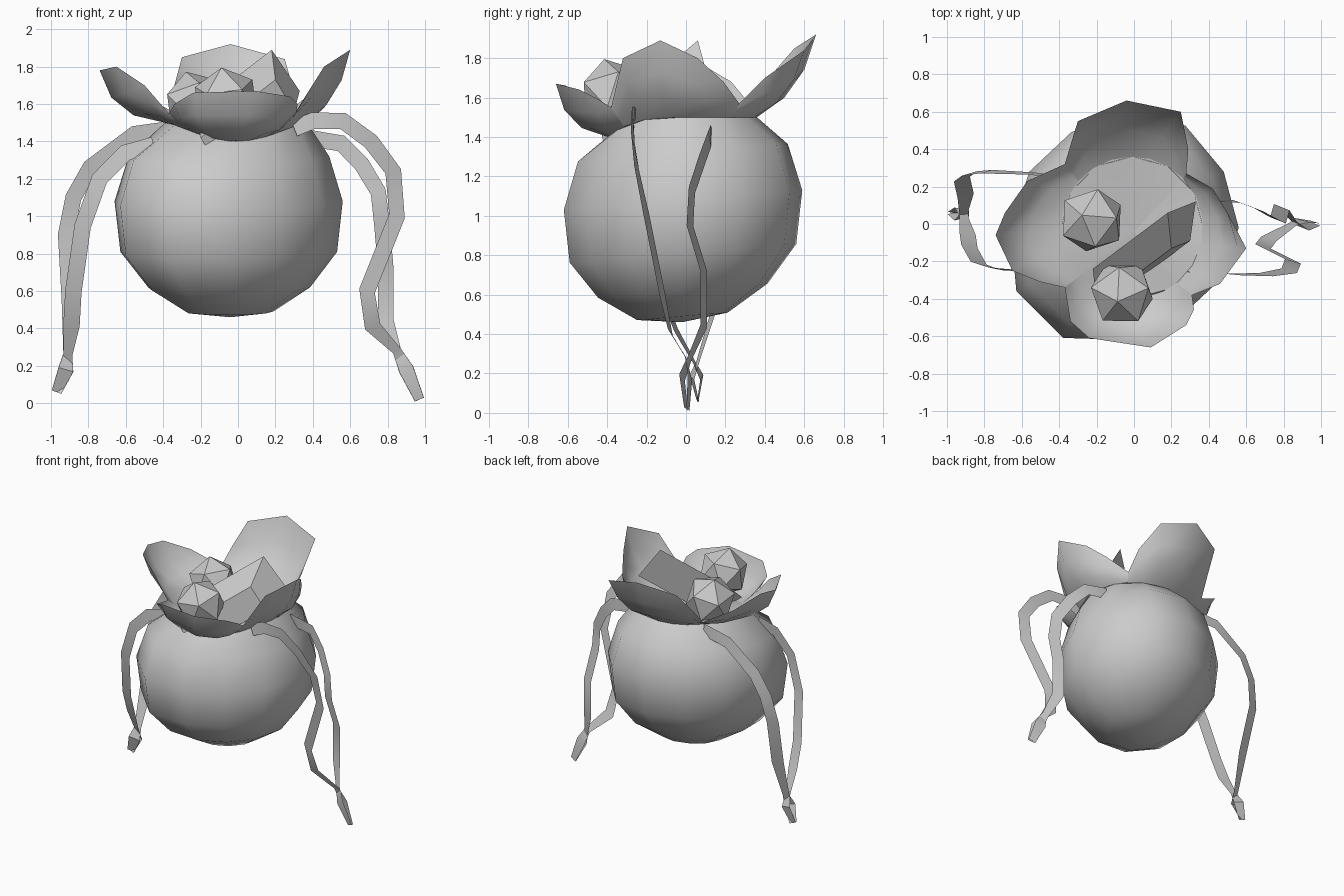
import bpy
from math import sin, cos, atan2, radians, tau
from mathutils import Vector

default = bpy.data.objects.get("Cube")
if default:
    bpy.data.objects.remove(default, do_unlink=True)

grey = bpy.data.materials.new("light grey")
grey.use_nodes = True
grey.diffuse_color = (0.6, 0.6, 0.6, 1)
grey.node_tree.nodes["Principled BSDF"].inputs["Base Color"].default_value = grey.diffuse_color


def make_object(name, points, faces, smooth_angle=None):
    """Create a grey mesh object, optionally smooth below an angle."""
    mesh = bpy.data.meshes.new(name)
    mesh.from_pydata([tuple(p) for p in points], [], faces)
    mesh.validate()
    obj = bpy.data.objects.new(name, mesh)
    bpy.context.collection.objects.link(obj)
    mesh.materials.append(grey)
    if smooth_angle:
        bpy.ops.object.select_all(action="DESELECT")
        bpy.context.view_layer.objects.active = obj
        obj.select_set(True)
        bpy.ops.object.shade_smooth_by_angle(angle=radians(smooth_angle))


def grid_faces(rows, columns, closed=False):
    """Quads joining consecutive rows of points."""
    faces = []
    for r in range(rows - 1):
        for c in range(columns if closed else columns - 1):
            n = (c + 1) % columns
            faces.append((r * columns + c, r * columns + n,
                          (r + 1) * columns + n, (r + 1) * columns + c))
    return faces


def neck_point(angle):
    """Point on the ring where the pouch meets the petals; it dips in front."""
    dip = 0.1 * max(0, -sin(angle)) ** 3
    return Vector((0.38 * cos(angle) - 0.01, 0.38 * sin(angle) - 0.02, 1.5 - dip))


# Round pouch: a slightly lopsided, tilted lathe closing at the neck
radii = [0.6, 0.6, 0.63, 0.61, 0.59, 0.6, 0.62, 0.68, 0.68, 0.6, 0.56, 0.57]
profile = [(0.38, 0.49), (0.71, 0.62), (0.95, 0.81), (1.0, 1.08), (0.88, 1.32)]
segments = len(radii)
points = []
for factor, height in profile:
    for i, radius in enumerate(radii):
        a = tau * i / segments
        points.append((radius * factor * cos(a) - 0.04,
                       radius * factor * sin(a) - 0.02,
                       height + 0.05 * factor * sin(a)))
points += [neck_point(tau * i / segments) for i in range(segments)]
faces = grid_faces(len(profile) + 1, segments, closed=True)
bottom = len(points)
points.append((-0.04, -0.02, 0.46))
faces += [(bottom, (i + 1) % segments, i) for i in range(segments)]
make_object("pouch_body", points, faces, 60)


# Four petals, each running from the throat over the neck to its rim
valley_front_right = (0.31, -0.38, 1.55)
valley_back_right = (0.28, 0.27, 1.57)
valley_back_left = (-0.37, 0.32, 1.57)
valley_front_left = (-0.37, -0.34, 1.55)
throat = Vector((0, -0.04, 1.44))


def make_petal(name, start, rim, end, bulge):
    rim = [Vector(p) for p in (start, *rim, end)]
    count = len(rim)
    first = atan2(start[1], start[0])
    sweep = (atan2(end[1], end[0]) - first) % tau
    base = [neck_point(first + sweep * i / (count - 1)) for i in range(count)]
    rows = [base]
    for t in (0.33, 0.67, 1):
        row = []
        for i, (b, r) in enumerate(zip(base, rim)):
            outward = Vector((r.x, r.y, 0)).normalized() - Vector((0, 0, 1))
            swell = bulge * 4 * t * (1 - t) * sin(tau / 2 * i / (count - 1))
            row.append(b.lerp(r, t) + outward * swell)
        rows.append(row)
    points = sum(rows, [])
    fan = [(len(points), i, i + 1) for i in range(count - 1)]
    make_object(name, points + [throat], grid_faces(len(rows), count) + fan, 80)


make_petal("front_petal", valley_front_left,
           [(-0.34, -0.52, 1.6), (-0.24, -0.61, 1.66), (0.09, -0.66, 1.67),
            (0.28, -0.54, 1.64), (0.32, -0.46, 1.6)], valley_front_right, 0.05)
make_petal("left_petal", valley_front_right,
           [(0.46, -0.32, 1.8), (0.6, -0.13, 1.89), (0.5, 0.06, 1.8),
            (0.42, 0.19, 1.68)], valley_back_right, 0.04)
make_petal("back_petal", valley_back_right,
           [(0.29, 0.4, 1.7), (0.25, 0.6, 1.84), (-0.04, 0.66, 1.92),
            (-0.3, 0.55, 1.85), (-0.34, 0.42, 1.7)], valley_back_left, 0.045)
make_petal("right_petal", valley_back_left,
           [(-0.57, 0.23, 1.68), (-0.69, 0.06, 1.78), (-0.74, -0.06, 1.78),
            (-0.65, -0.25, 1.8), (-0.5, -0.31, 1.7)], valley_front_left, 0.06)


# Faceted gems resting between the petals
def make_gem(name, location, rotation):
    bpy.ops.mesh.primitive_ico_sphere_add(subdivisions=1, radius=0.182,
                                          location=location, rotation=rotation)
    gem = bpy.context.object
    gem.name = name
    gem.data.materials.append(grey)


make_gem("front_gem", (-0.065, -0.37, 1.62), (0.2, -0.2, 0.3))
make_gem("back_gem", (-0.225, 0.02, 1.6), (-0.15, -0.3, 0))

# Slanted bar poking out of the throat
bar_end = [Vector(p) for p in ((0.18, 0.06, 1.89), (0.33, 0.12, 1.67),
                               (0.3, -0.09, 1.56), (0.2, -0.13, 1.73))]
bar_length = Vector((-0.4, -0.3, -0.31))
make_object("slanted_bar", bar_end + [p + bar_length for p in bar_end],
            grid_faces(2, 4, closed=True) + [(3, 2, 1, 0), (4, 5, 6, 7)])


# Hanging ribbons: flat strips that pinch at a knot, then flare to a tail
def make_ribbon(name, path, tilt):
    path = [Vector(p) for p in path]
    last = len(path) - 1
    tail_widths = {last - 2: 0.05, last - 1: 0.085, last: 0.055}
    left_edge, right_edge = [], []
    for i, p in enumerate(path):
        tangent = path[min(i + 1, last)] - path[max(i - 1, 0)]
        across = tangent.cross(Vector((tilt, 1, 0))).normalized()
        half = across * tail_widths.get(i, 0.09) / 2
        left_edge.append(p + half)
        right_edge.append(p - half)
    make_object(name, left_edge + right_edge, grid_faces(2, len(path)), 30)


make_ribbon("left_front_ribbon",
            [(0.3, -0.26, 1.47), (0.4, -0.26, 1.51), (0.56, -0.27, 1.51),
             (0.71, -0.27, 1.4), (0.83, -0.25, 1.24), (0.85, -0.2, 1),
             (0.69, -0.12, 0.6), (0.72, -0.08, 0.41), (0.85, 0, 0.28),
             (0.9, 0.02, 0.18), (0.97, 0.01, 0.02)], 0.3)
make_ribbon("left_back_ribbon",
            [(0.36, 0.13, 1.42), (0.55, 0.12, 1.39), (0.66, 0.08, 1.28),
             (0.75, 0.03, 1.13), (0.77, 0.02, 0.95), (0.79, 0.09, 0.72),
             (0.79, 0.09, 0.44), (0.85, 0.02, 0.28), (0.9, -0.02, 0.18),
             (0.97, 0, 0.02)], 0.4)
make_ribbon("right_back_ribbon",
            [(-0.32, 0.24, 1.47), (-0.55, 0.27, 1.44), (-0.79, 0.28, 1.26),
             (-0.88, 0.27, 1.1), (-0.92, 0.24, 0.9), (-0.9, 0.15, 0.55),
             (-0.91, 0.06, 0.26), (-0.92, 0.03, 0.18), (-0.97, 0.06, 0.06)], -0.3)
make_ribbon("right_front_ribbon",
            [(-0.45, -0.25, 1.38), (-0.6, -0.25, 1.34), (-0.74, -0.24, 1.2),
             (-0.83, -0.21, 0.95), (-0.88, -0.12, 0.6), (-0.89, -0.05, 0.42),
             (-0.91, 0.04, 0.26), (-0.92, 0.08, 0.18), (-0.97, 0.06, 0.06)], 0.2)
